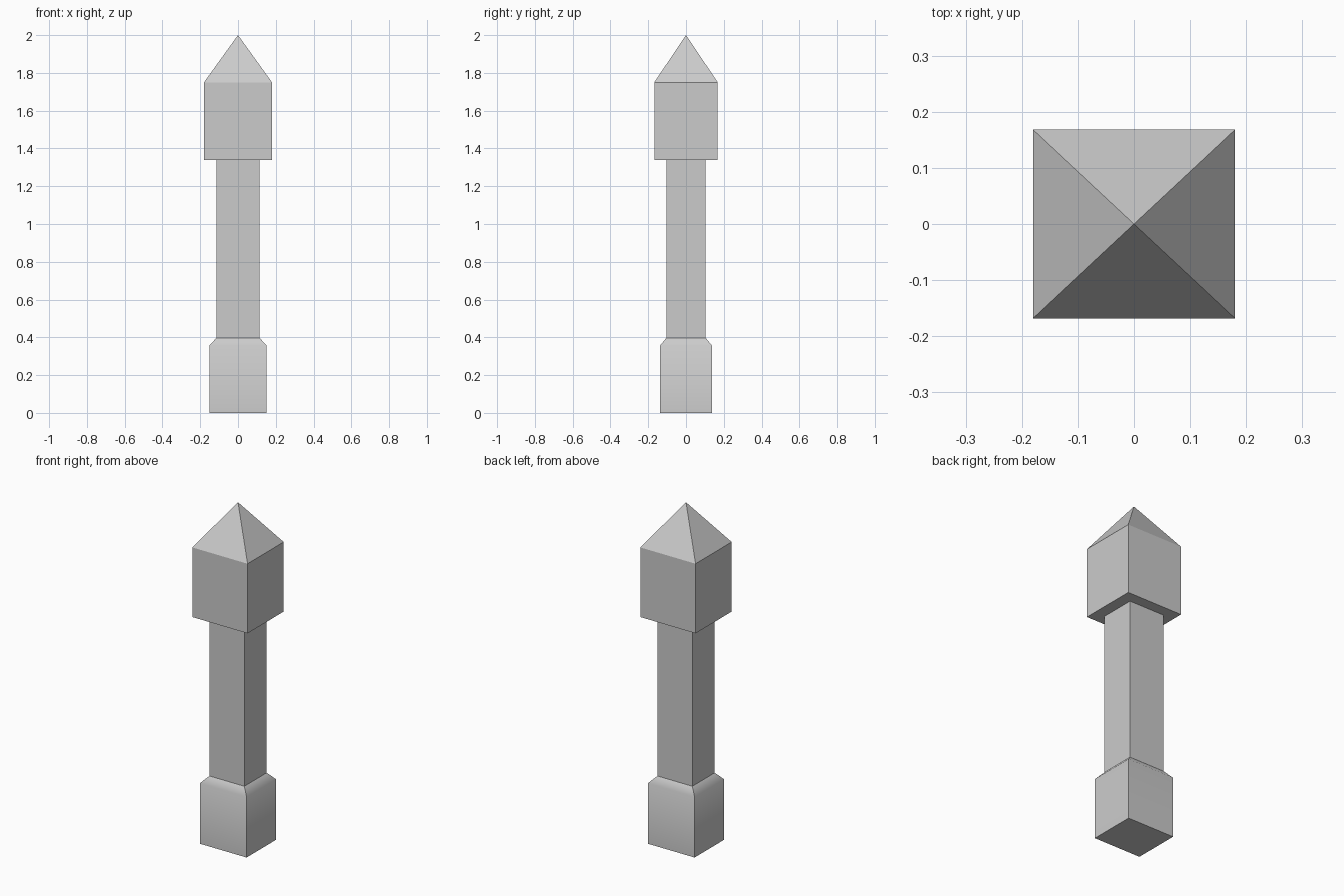
import bpy, bmesh
from math import radians

if "Cube" in bpy.data.objects:
    bpy.data.objects.remove(bpy.data.objects["Cube"])


def stack(name, levels, apex=None):
    """Closed rectangular solid through (half_x, half_y, z) levels, with an optional pointed tip."""
    bm = bmesh.new()
    rings = [[bm.verts.new((sx * hx, sy * hy, z))
              for sx, sy in ((-1, -1), (1, -1), (1, 1), (-1, 1))]
             for hx, hy, z in levels]
    bm.faces.new(rings[0][::-1])
    for low, high in zip(rings, rings[1:]):
        for i in range(4):
            j = (i + 1) % 4
            bm.faces.new((low[i], low[j], high[j], high[i]))
    top = rings[-1]
    if apex is None:
        bm.faces.new(top)
    else:
        tip = bm.verts.new((0, 0, apex))
        for i in range(4):
            bm.faces.new((top[i], top[(i + 1) % 4], tip))
    mesh = bpy.data.meshes.new(name)
    bm.to_mesh(mesh)
    bm.free()
    obj = bpy.data.objects.new(name, mesh)
    bpy.context.collection.objects.link(obj)
    return obj


# Base block with a softly shaded sloping shoulder
base = stack("base", [(0.152, 0.137, 0), (0.152, 0.137, 0.357), (0.114, 0.104, 0.397)])
bpy.context.view_layer.objects.active = base
base.select_set(True)
bpy.ops.object.shade_smooth_by_angle(angle=radians(45))

# Straight post
stack("post_shaft", [(0.114, 0.104, 0.397), (0.114, 0.104, 1.34)])

# Wider head with a pyramid cap
stack("head", [(0.18, 0.168, 1.34), (0.18, 0.168, 1.75)], apex=2.0)
